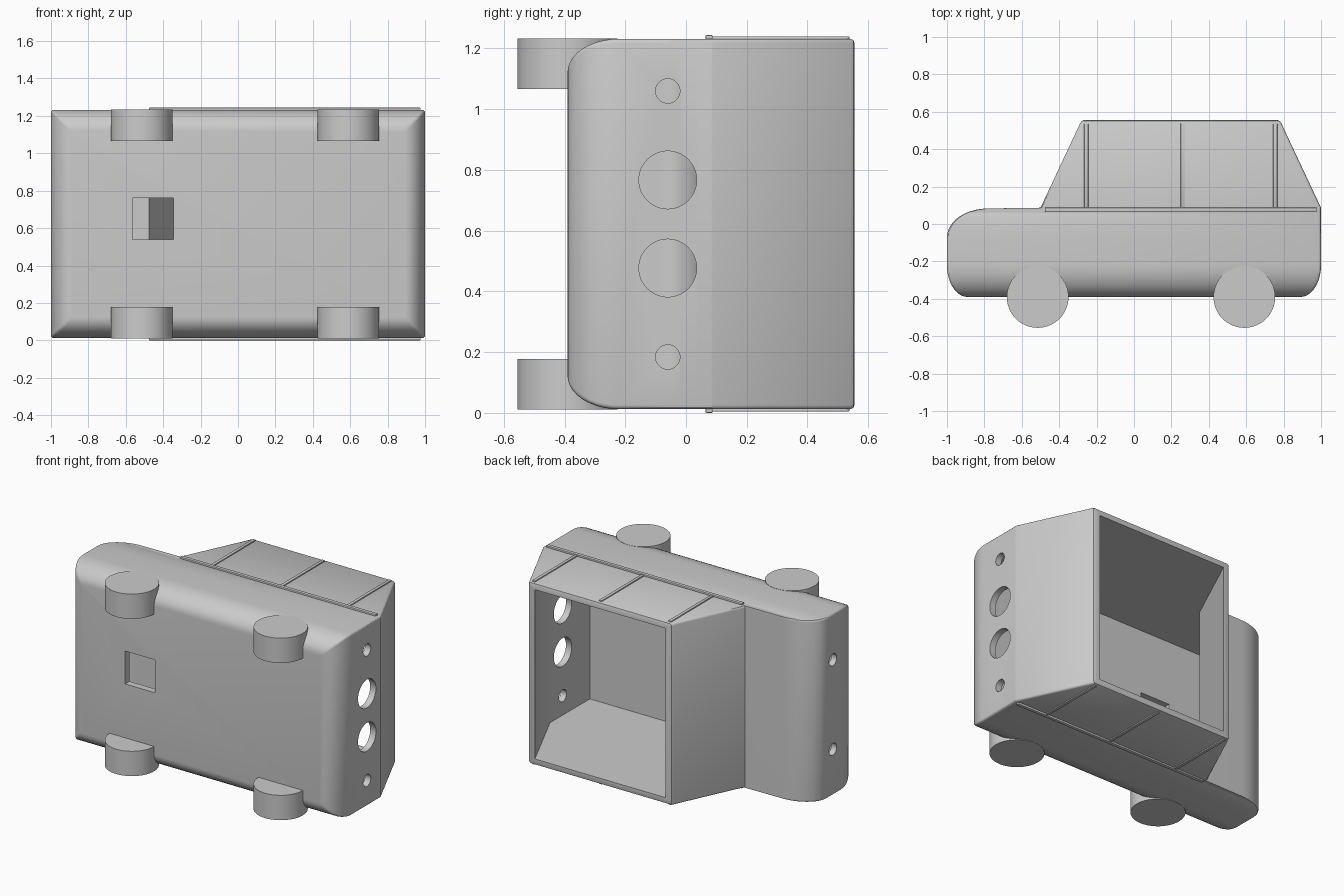
import bpy, bmesh, math
from mathutils import Matrix, Vector

cube = bpy.data.objects.get("Cube")
if cube:
    bpy.data.objects.remove(cube, do_unlink=True)

grey = bpy.data.materials.new("plain grey")
grey.use_nodes = True
grey.diffuse_color = (0.6, 0.6, 0.6, 1)
grey.node_tree.nodes["Principled BSDF"].inputs["Base Color"].default_value = (0.6, 0.6, 0.6, 1)

LOW, HIGH = 0.012, 1.232      # body sides
FLOOR, HOOD, ROOF = -0.39, 0.085, 0.555
MID = (LOW + HIGH) / 2


def finish(name, bm):
    bmesh.ops.recalc_face_normals(bm, faces=bm.faces)
    mesh = bpy.data.meshes.new(name)
    bm.to_mesh(mesh)
    bm.free()
    mesh.materials.append(grey)
    obj = bpy.data.objects.new(name, mesh)
    bpy.context.collection.objects.link(obj)
    return obj


def activate(obj):
    bpy.ops.object.select_all(action='DESELECT')
    obj.select_set(True)
    bpy.context.view_layer.objects.active = obj


def smooth(obj):
    activate(obj)
    bpy.ops.object.shade_smooth_by_angle(angle=math.radians(30))


def loft(name, rings, r=0):
    """Rectangles (y, x0, x1, z0, z1) joined along y, corners rounded by r."""
    bm = bmesh.new()
    loops = []
    for y, x0, x1, z0, z1 in rings:
        loop = []
        for k, (cx, cz) in enumerate([(x1 - r, z1 - r), (x0 + r, z1 - r),
                                      (x0 + r, z0 + r), (x1 - r, z0 + r)]):
            for s in ((0, 1, 2, 3) if r else (0,)):
                a = math.pi / 2 * (k + s / 3)
                loop.append(bm.verts.new((cx + r * math.cos(a), y, cz + r * math.sin(a))))
        loops.append(loop)
    n = len(loops[0])
    for a, b in zip(loops, loops[1:]):
        for i in range(n):
            j = (i + 1) % n
            bm.faces.new((a[i], a[j], b[j], b[i]))
    bm.faces.new(loops[0])
    bm.faces.new(loops[-1])
    return finish(name, bm)


def box(name, x0, x1, y0, y1, z0, z1):
    bm = bmesh.new()
    size = Matrix.Diagonal((x1 - x0, y1 - y0, z1 - z0, 1))
    mid = Matrix.Translation(((x0 + x1) / 2, (y0 + y1) / 2, (z0 + z1) / 2))
    bmesh.ops.create_cube(bm, size=1, matrix=mid @ size)
    return finish(name, bm)


def cylinder(name, centre, radius, depth, axis='Z'):
    bm = bmesh.new()
    turn = Matrix.Rotation(math.pi / 2, 4, 'Y') if axis == 'X' else Matrix()
    bmesh.ops.create_cone(bm, cap_ends=True, segments=64, radius1=radius, radius2=radius,
                          depth=depth, matrix=Matrix.Translation(Vector(centre)) @ turn)
    return finish(name, bm)


def cut(obj, cutter):
    cutter.hide_render = True
    activate(obj)
    mod = obj.modifiers.new("cut", 'BOOLEAN')
    mod.operation = 'DIFFERENCE'
    mod.solver = 'EXACT'
    mod.object = cutter
    bpy.ops.object.modifier_apply(modifier=mod.name)


# Body shell: rounded underside, rounded nose, tapered cabin
STEPS = 10
rings = []
for i in range(STEPS + 1):
    a = math.pi / 2 * i / STEPS
    inset = 0.11 * (1 - math.sin(a))
    rings.append((-0.22 - 0.17 * math.cos(a), -1 + inset, 1 - inset, LOW + inset, HIGH - inset))
for i in range(STEPS + 1):
    a = math.pi / 2 * i / STEPS
    rings.append((-0.07 + 0.153 * math.sin(a), -0.78 - 0.22 * math.cos(a), 1, LOW, HIGH))
rings += [(HOOD + 0.002, -0.5, 1, LOW, HIGH),
          (ROOF - 0.015, -0.287, 0.787, LOW, HIGH),
          (ROOF - 0.004, -0.279, 0.779, LOW + 0.004, HIGH - 0.004),
          (ROOF, -0.268, 0.768, LOW + 0.015, HIGH - 0.015)]
body = loft("body_shell", rings, 0.014)

# Hollow interior, open through the roof
z0, z1 = LOW + 0.042, HIGH - 0.042
hollow = [(-0.345, -0.95, 0.955, z0, z1), (-0.2, -0.96, 0.957, z0, z1)]
for i in range(STEPS + 1):
    a = math.pi / 2 * i / STEPS
    hollow.append((-0.07 + 0.113 * math.sin(a), -0.78 - 0.18 * math.cos(a), 0.957, z0, z1))
hollow += [(0.045, -0.475, 0.957, z0, z1),
           (0.075, -0.461, 0.957, z0, z1),
           (0.655, -0.189, 0.687, z0, z1)]
cavity = loft("cavity_cutter", hollow)
cut(body, cavity)

# Openings: floor hatch, rear lights and headlights
openings = [box("hatch_cutter", -0.565, -0.345, -0.5, -0.3, 0.54, 0.76)]
for side in (-1, 1):
    for x, y, dz, r in [(1, -0.06, 0.145, 0.095), (1, -0.06, 0.438, 0.04),
                        (-1, -0.13, 0.3, 0.04)]:
        openings.append(cylinder("light_cutter", (x, y, MID + side * dz), r, 0.2, 'X'))
for cutter in openings:
    cut(body, cutter)
smooth(body)

# Wheels, trimmed where they would enter the interior
for place, x in [("front", -0.515), ("rear", 0.59)]:
    for side, label in [(-1, "lower"), (1, "upper")]:
        z = MID + side * (HIGH - LOW - 0.165) / 2
        wheel = cylinder(f"{place}_{label}_wheel", (x, FLOOR, z), 0.165, 0.167)
        cut(wheel, cavity)
        smooth(wheel)

# Window trim on both sides: one sill and three pillars
for side, label in [(-1, "lower"), (1, "upper")]:
    face = LOW if side < 0 else HIGH

    def trim(name, x0, x1, y0, y1, height):
        za, zb = sorted((face - side * 0.003, face + side * height))
        strip = box(f"{label}_{name}", x0, x1, y0, y1, za, zb)
        activate(strip)
        mod = strip.modifiers.new("soft edge", 'BEVEL')
        mod.width = 0.004
        mod.segments = 2
        bpy.ops.object.modifier_apply(modifier=mod.name)
        smooth(strip)

    trim("sill_trim", -0.477, 0.977, 0.064, 0.088, 0.012)
    for n, x in enumerate((-0.255, 0.26, 0.755)):
        trim(f"pillar_trim_{n + 1}", x - 0.011, x + 0.011, 0.085, 0.538, 0.008)

for cutter in openings + [cavity]:
    bpy.data.objects.remove(cutter, do_unlink=True)
